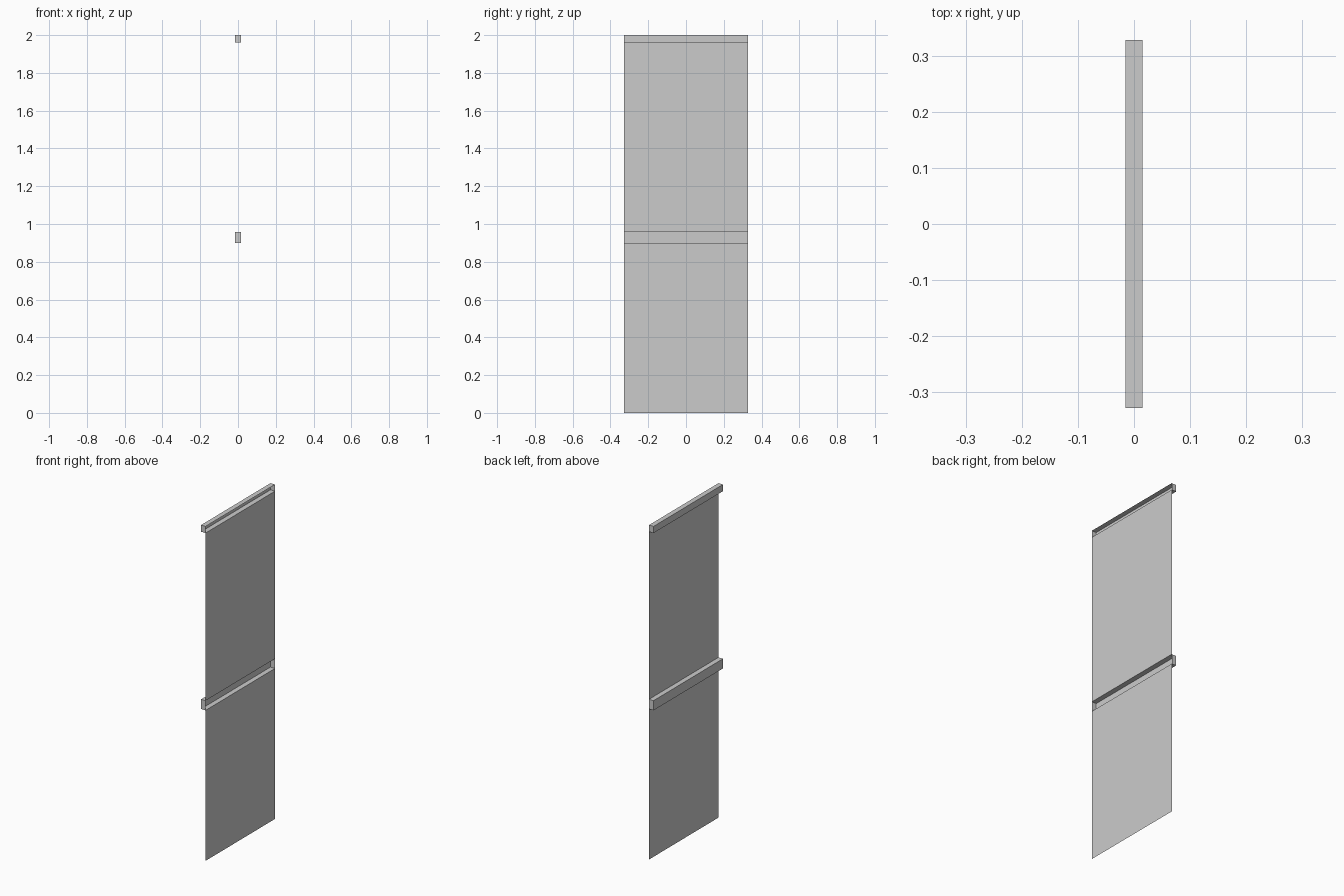
import bpy, bmesh

if "Cube" in bpy.data.objects:
    bpy.data.objects.remove(bpy.data.objects["Cube"])

W = 0.328            # half width along y
FACE, BACK = 0.015, -0.015
RAILS = [("middle_rail", 0.90, 0.958), ("top_rail", 1.96, 2.0)]


def sheet(name, profile, capped=False):
    """Sweep an open (x, z) profile along y, optionally closing both ends."""
    bm = bmesh.new()
    ends = [[bm.verts.new((x, y, z)) for x, z in profile] for y in (-W, W)]
    a, b = ends
    for i in range(len(profile) - 1):
        bm.faces.new((a[i], a[i + 1], b[i + 1], b[i]))
    if capped:
        for e in ends:
            bm.faces.new(e)
    bmesh.ops.recalc_face_normals(bm, faces=bm.faces)
    mesh = bpy.data.meshes.new(name)
    bm.to_mesh(mesh)
    bm.free()
    ob = bpy.data.objects.new(name, mesh)
    bpy.context.collection.objects.link(ob)
    return ob


# Thin flat panels below each rail
sheet("lower_panel", [(FACE, 0.0), (FACE, RAILS[0][1])])
sheet("upper_panel", [(FACE, RAILS[0][2]), (FACE, RAILS[1][1])])

# Recessed rails: channels open on the +x side, closed at both ends
for name, z0, z1 in RAILS:
    sheet(name, [(FACE, z0), (BACK, z0), (BACK, z1), (FACE, z1)], capped=True)
